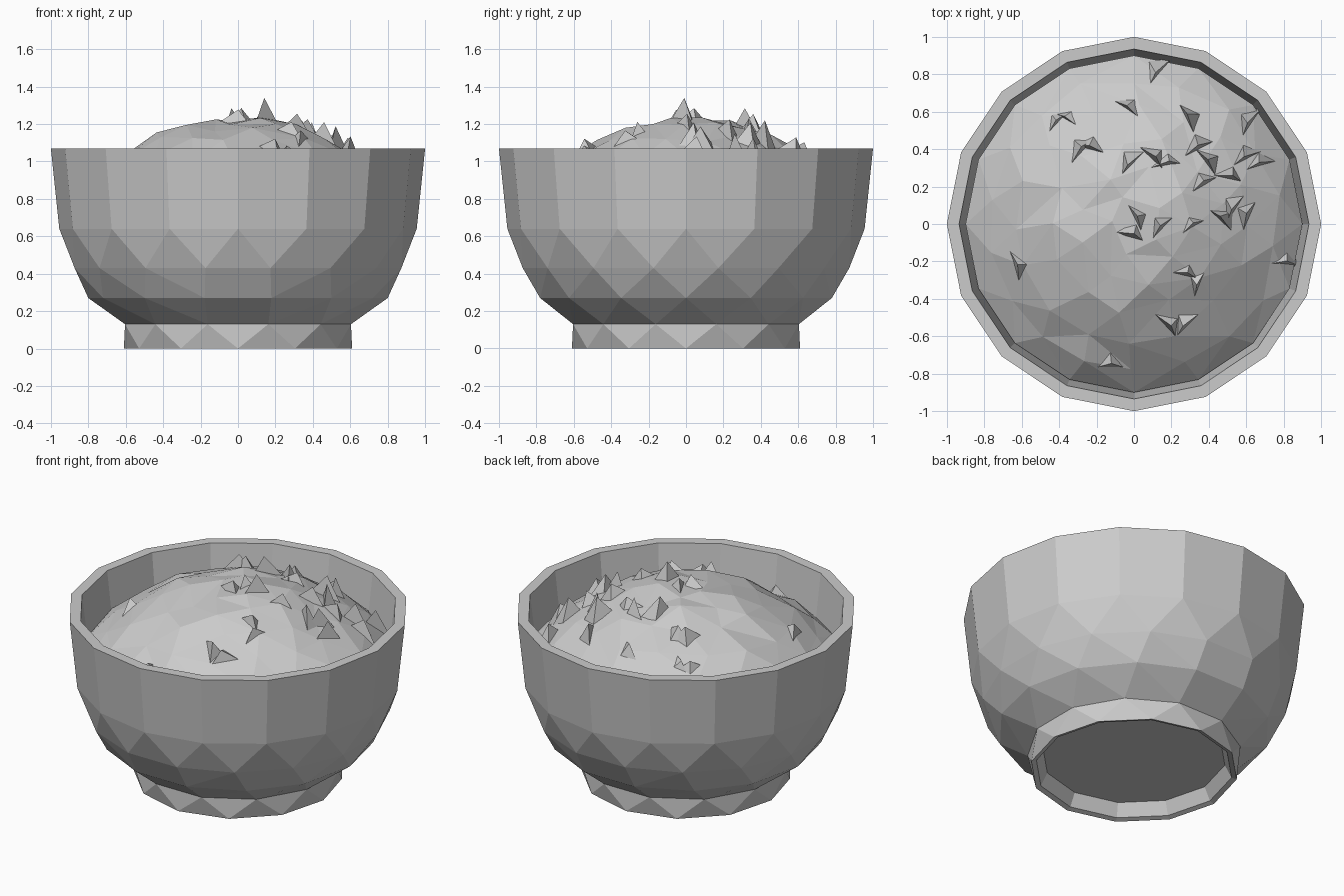
import bpy, bmesh, math, random
from mathutils import Vector

if "Cube" in bpy.data.objects:
    bpy.data.objects.remove(bpy.data.objects["Cube"])

random.seed(4)


def finish(bm, name):
    bmesh.ops.recalc_face_normals(bm, faces=bm.faces)
    me = bpy.data.meshes.new(name)
    bm.to_mesh(me)
    bm.free()
    ob = bpy.data.objects.new(name, me)
    bpy.context.collection.objects.link(ob)
    return ob


def ring(bm, r, z, n, shift=0.0):
    """Ring of n vertices; shift is a fraction of one step."""
    return [bm.verts.new((r * math.cos(2 * math.pi * (i + shift) / n),
                          r * math.sin(2 * math.pi * (i + shift) / n), z))
            for i in range(n)], shift


def bridge(bm, a, b):
    """Triangle strip between two rings whose side counts may differ."""
    (va, sa), (vb, sb) = a, b
    na, nb = len(va), len(vb)
    i = j = 0
    while i < na or j < nb:
        ta, tb = (i + 1 + sa) / na, (j + 1 + sb) / nb
        if j >= nb or (i < na and ta <= tb):
            bm.faces.new((va[i % na], va[(i + 1) % na], vb[j % nb]))
            i += 1
        else:
            bm.faces.new((va[i % na], vb[(j + 1) % nb], vb[j % nb]))
            j += 1


def lathe(name, rows):
    """Faceted turned part from rows of (radius, z, sides, shift), capped."""
    bm = bmesh.new()
    rings = [ring(bm, *row) for row in rows]
    for a, b in zip(rings, rings[1:]):
        bridge(bm, a, b)
    bm.faces.new(rings[0][0])
    bm.faces.new(rings[-1][0])
    return finish(bm, name)


# Bowl: recessed foot, staggered facets on the wall, thin rim, inner wall
lathe("bowl", [
    (0.54, 0.09, 12, 0.0), (0.58, 0.01, 12, 0.0), (0.61, 0.0, 12, 0.0),
    (0.625, 0.13, 12, 0.5), (0.80, 0.27, 14, 0.0), (0.89, 0.43, 16, 0.5),
    (0.955, 0.64, 16, 0.0), (1.0, 1.07, 16, 0.0),
    (0.935, 1.07, 16, 0.0), (0.90, 0.77, 16, 0.0)])


# Mound of food: low dome with slightly uneven facets
def mound_z(x, y):
    return 1.235 - 0.50 * (x * x + (y - 0.03) ** 2)


bm = bmesh.new()
rings = []
for k, (r, n) in enumerate([(0.90, 16), (0.77, 18), (0.62, 16), (0.46, 13),
                            (0.30, 9), (0.14, 5)]):
    rg = ring(bm, r, 0, n, 0.5 * (k % 2))
    for v in rg[0]:
        if k:
            v.co.x += random.uniform(-0.03, 0.03)
            v.co.y += random.uniform(-0.03, 0.03)
        v.co.z = mound_z(v.co.x, v.co.y) + random.uniform(-0.02, 0.015)
    rings.append(rg)
for a, b in zip(rings, rings[1:]):
    bridge(bm, a, b)
bm.faces.new(rings[-1][0])
finish(bm, "food_mound")

# Crumbs: sharp little peaks, (x, y, height above the mound, long direction)
crumbs = [
    (-0.42, 0.55, .05, 60), (-0.35, 0.57, .04, -15), (-0.03, 0.63, .05, -20),
    (-0.29, 0.40, .07, 60), (-0.24, 0.42, .06, 0), (-0.02, 0.34, .09, 60),
    (0.10, 0.37, .08, -30), (0.17, 0.33, .06, 20), (0.30, 0.57, .09, -50),
    (0.34, 0.42, .12, 40), (0.40, 0.34, .10, -40), (0.36, 0.22, .08, 45),
    (0.61, 0.55, .10, 70), (0.60, 0.37, .12, 40), (0.67, 0.33, .09, 30),
    (0.50, 0.26, .08, 0), (0.53, 0.10, .09, 70), (0.48, 0.03, .08, -30),
    (0.60, 0.05, .08, 80), (0.30, -0.01, .07, 45), (0.14, -0.01, .115, 60),
    (0.02, 0.04, .05, -50), (-0.02, -0.05, .045, -5), (0.27, -0.26, .06, 0),
    (0.34, -0.30, .05, 80), (0.18, -0.53, .07, -35), (0.27, -0.53, .05, 60),
    (0.12, 0.82, .05, 65), (-0.14, -0.75, .05, 15), (-0.62, -0.22, .05, -60),
    (0.80, -0.20, .04, 10)]
bm = bmesh.new()
for x, y, h, ang in crumbs:
    a = math.radians(ang)
    u = Vector((math.cos(a), math.sin(a)))
    w = Vector((-u.y, u.x))
    c = Vector((x, y))
    base = []
    for p in (c - u * 0.10, c + u * 0.09 - w * 0.045, c + u * 0.03 + w * 0.06):
        base.append(bm.verts.new((p.x, p.y, mound_z(p.x, p.y) - 0.03)))
    t = c + u * random.uniform(-0.03, 0.03)
    top = bm.verts.new((t.x, t.y, mound_z(t.x, t.y) + h))
    bm.faces.new(base)
    for i in range(3):
        bm.faces.new((base[i], base[(i + 1) % 3], top))
finish(bm, "crumbs")
